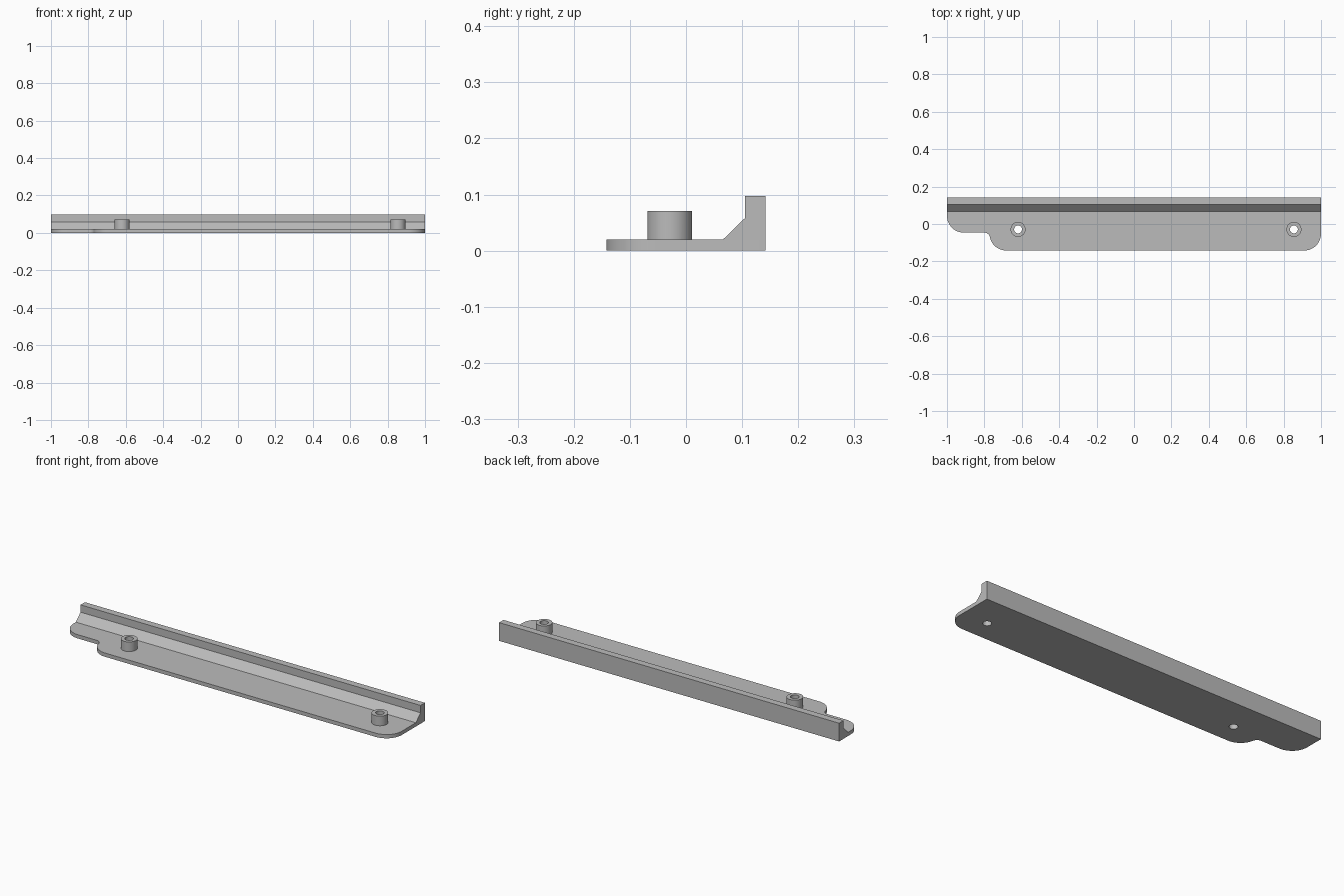
import bpy
import bmesh
import math
from mathutils import Vector

cube = bpy.data.objects.get("Cube")
if cube:
    bpy.data.objects.remove(cube)

BACK, FRONT = 0.142, -0.142
PLATE_Z, BOSS_Z, WALL_Z = 0.02, 0.071, 0.097
BOSS_Y, BOSS_XS = -0.029, (-0.62, 0.855)

# Single grey plastic
grey = bpy.data.materials.new("plain grey")
grey.use_nodes = True
colour = (0.5, 0.5, 0.5, 1)
grey.diffuse_color = colour
grey.node_tree.nodes["Principled BSDF"].inputs["Base Color"].default_value = colour


def arc(cx, cy, r, start, end, steps=12):
    angles = [math.radians(start + (end - start) * i / steps) for i in range(steps + 1)]
    return [(cx + r * math.cos(a), cy + r * math.sin(a)) for a in angles]


def extrude(name, points, direction):
    """Closed solid swept from a planar outline."""
    bm = bmesh.new()
    face = bm.faces.new([bm.verts.new(p) for p in points])
    swept = bmesh.ops.extrude_face_region(bm, geom=[face])["geom"]
    verts = [v for v in swept if isinstance(v, bmesh.types.BMVert)]
    bmesh.ops.translate(bm, verts=verts, vec=Vector(direction))
    bmesh.ops.recalc_face_normals(bm, faces=bm.faces)
    mesh = bpy.data.meshes.new(name)
    bm.to_mesh(mesh)
    bm.free()
    mesh.materials.append(grey)
    obj = bpy.data.objects.new(name, mesh)
    bpy.context.collection.objects.link(obj)
    return obj


def cylinder(name, x, r, z0, z1):
    ring = arc(x, BOSS_Y, r, 0, 360, 48)[:-1]
    return extrude(name, [(px, py, z0) for px, py in ring], (0, 0, z1 - z0))


# Base plate with rounded corners and a stepped left front
r_in, r_out = 0.03, 0.09
step_y = -0.046
rise = (FRONT + r_out) - (step_y - r_in)
bend = math.degrees(math.asin(rise / (r_in + r_out)))
inner_x = -0.80
outer_x = inner_x + (r_in + r_out) * math.cos(math.radians(bend))
outline = [(1, BACK), (-1, BACK)]
outline += arc(-1 + r_out, step_y + r_out, r_out, 180, 270)
outline += arc(inner_x, step_y - r_in, r_in, 90, bend, 8)
outline += arc(outer_x, FRONT + r_out, r_out, 180 + bend, 270)[1:]
outline += arc(1 - r_out, FRONT + r_out, r_out, 270, 360)
bracket = extrude("bracket", [(x, y, 0) for x, y in outline], (0, 0, PLATE_Z))

# Rear wall with sloped foot
profile = [(0.066, PLATE_Z), (0.105, 0.058), (0.105, WALL_Z), (BACK, WALL_Z), (BACK, PLATE_Z)]
wall = extrude("rear_wall", [(-1, y, z) for y, z in profile], (2, 0, 0))

# Screw bosses, and the holes through them
tools = [(wall, "UNION")]
for x in BOSS_XS:
    tools.append((cylinder("boss", x, 0.04, 0.01, BOSS_Z), "UNION"))
for x in BOSS_XS:
    tools.append((cylinder("hole_cutter", x, 0.021, -0.05, 0.2), "DIFFERENCE"))

for tool, operation in tools:
    tool.hide_render = True
    mod = bracket.modifiers.new(tool.name, "BOOLEAN")
    mod.operation = operation
    mod.solver = "EXACT"
    mod.object = tool

# Bake the joined body and drop the helpers
bpy.context.view_layer.update()
graph = bpy.context.evaluated_depsgraph_get()
baked = bpy.data.meshes.new_from_object(bracket.evaluated_get(graph))
bracket.modifiers.clear()
bracket.data = baked
for tool, _ in tools:
    bpy.data.objects.remove(tool)

bpy.ops.object.select_all(action="DESELECT")
bracket.select_set(True)
bpy.context.view_layer.objects.active = bracket
bpy.ops.object.shade_smooth_by_angle(angle=math.radians(30))
